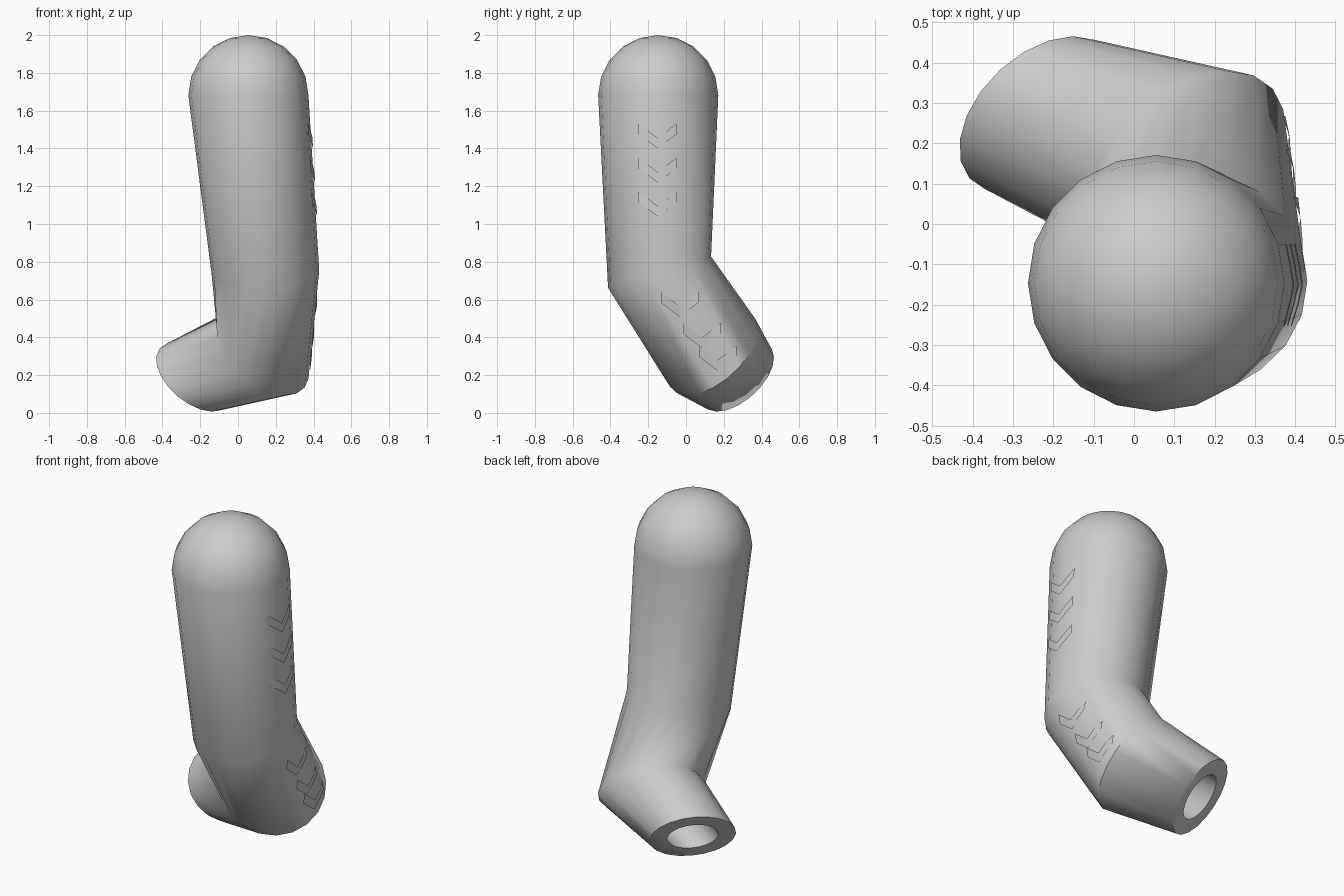
import bpy, bmesh, math
from mathutils import Vector
from mathutils.bvhtree import BVHTree

cube = bpy.data.objects.get("Cube")
if cube:
    bpy.data.objects.remove(cube)

SIDES = 20
grey = bpy.data.materials.new("plain_grey")
grey.use_nodes = True
colour = (0.6, 0.6, 0.6, 1)
grey.diffuse_color = colour
grey.node_tree.nodes["Principled BSDF"].inputs["Base Color"].default_value = colour


def make_object(name, bm, angle):
    mesh = bpy.data.meshes.new(name)
    bm.to_mesh(mesh)
    mesh.materials.append(grey)
    obj = bpy.data.objects.new(name, mesh)
    bpy.context.collection.objects.link(obj)
    bpy.ops.object.select_all(action='DESELECT')
    obj.select_set(True)
    bpy.context.view_layer.objects.active = obj
    bpy.ops.object.shade_smooth_by_angle(angle=math.radians(angle))
    return obj


def add_ring(bm, centre, normal, side, radius):
    other = normal.cross(side)
    turns = [math.tau * i / SIDES for i in range(SIDES)]
    return [bm.verts.new(centre + radius * (side * math.cos(t) + other * math.sin(t)))
            for t in turns]


def bridge(bm, a, b):
    for i in range(SIDES):
        j = (i + 1) % SIDES
        bm.faces.new((a[i], a[j], b[j], b[i]))


# Tube stations: centre, facing direction, radius
shoulder = Vector((0.055, -0.147, 1.682))
bend = Vector((0.145, -0.14, 0.745))
elbow = Vector((0.13, 0.14, 0.32))
cuff = Vector((-0.235, 0.272, 0.19))
down = Vector((0, 0, -1))
bend_dir = Vector((0.03, 0.29, -0.957)).normalized()
cuff_dir = Vector((-0.53, 0.56, -0.62)).normalized()
dome_r = 0.318

stations = []
for k in range(1, 6):
    a = math.radians(18 * k)
    stations.append((shoulder - down * dome_r * math.cos(a), down, dome_r * math.sin(a)))
stations += [(bend, bend_dir, 0.285), (elbow, cuff_dir, 0.29), (cuff, cuff_dir, 0.235),
             # hollow bore, running back up inside the cuff
             (cuff, cuff_dir, 0.14), (elbow.lerp(cuff, 0.15), cuff_dir, 0.15)]

# Sleeve: domed top, two bends, open cuff
bm = bmesh.new()
side, last = Vector((1, 0, 0)), down
rings = []
for centre, normal, radius in stations:
    side = last.rotation_difference(normal) @ side
    last = normal
    rings.append(add_ring(bm, centre, normal, side, radius))
for a, b in zip(rings, rings[1:]):
    bridge(bm, a, b)
tip = bm.verts.new(shoulder - down * dome_r)
for i in range(SIDES):
    bm.faces.new((tip, rings[0][i], rings[0][(i + 1) % SIDES]))
bm.faces.new(rings[-1])
bmesh.ops.recalc_face_normals(bm, faces=bm.faces)
surface = BVHTree.FromBMesh(bm)
make_object("bent_sleeve", bm, 57)
bm.free()


# Chevron plates laid on the outer (+x) side
def chevron(name, y, z):
    plate = bmesh.new()
    columns = []
    for step in (-2, -1, 0, 1, 2):
        drop = 0.075 * (1 - abs(step) / 2)
        column = []
        for height in (0, -0.055):
            start = Vector((2, y + step * 0.049, z - drop + height))
            hit, normal, _, _ = surface.ray_cast(start, Vector((-1, 0, 0)))
            column.append(plate.verts.new(hit + normal * 0.008))
        columns.append(column)
    for a, b in zip(columns, columns[1:]):
        plate.faces.new((a[0], a[1], b[1], b[0]))
    make_object(name, plate, 30)
    plate.free()


for n in range(3):
    chevron("upper_chevron_%d" % (n + 1), -0.15, 1.53 - 0.18 * n)
for n, (y, z) in enumerate(((-0.033, 0.64), (0.085, 0.475), (0.167, 0.355))):
    chevron("lower_chevron_%d" % (n + 1), y, z)
